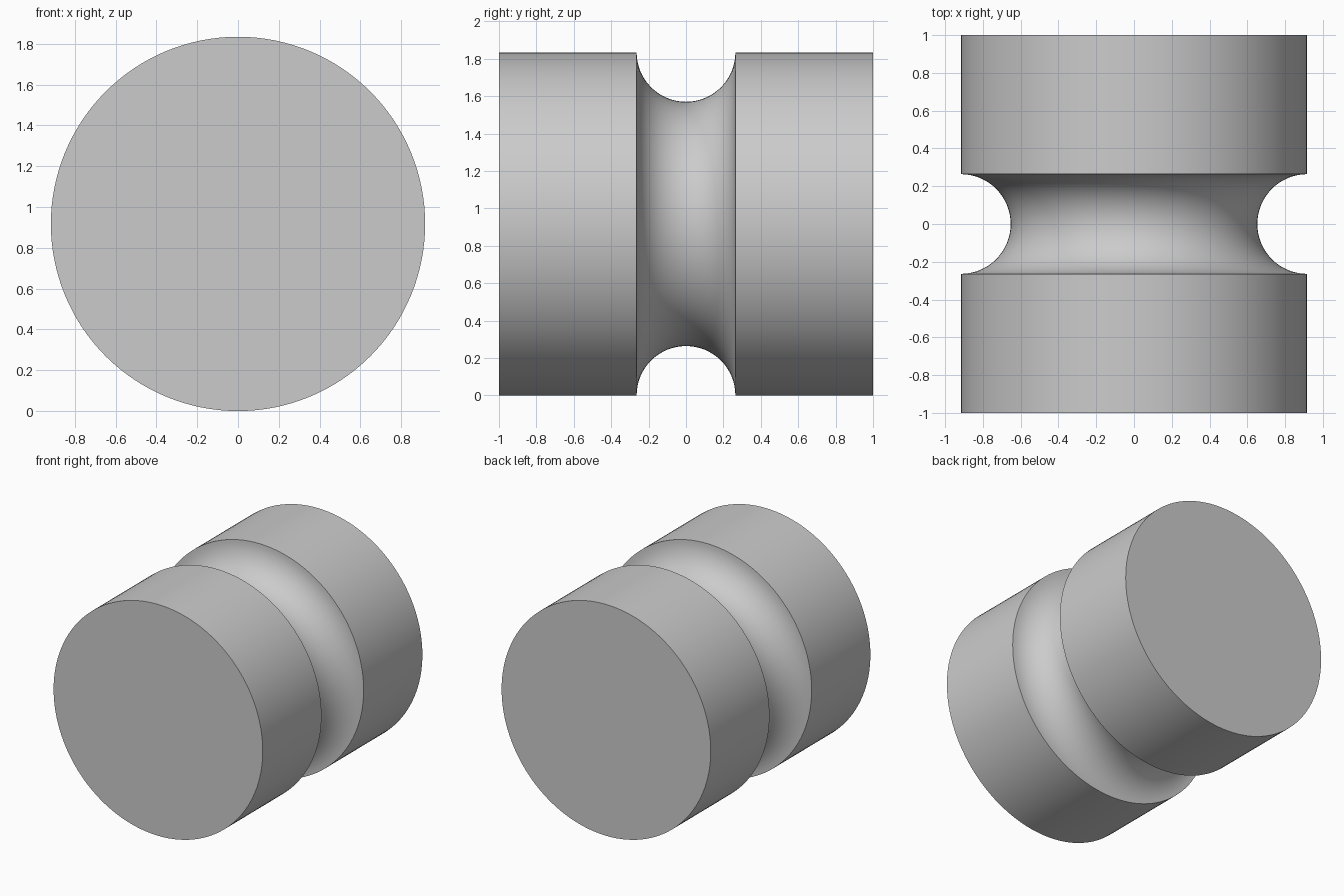
import bpy
import bmesh
from math import cos, sin, pi, radians
from mathutils import Matrix, Vector

cube = bpy.data.objects.get("Cube")
if cube:
    bpy.data.objects.remove(cube, do_unlink=True)

RADIUS = 0.917
HALF_LENGTH = 1.0
GROOVE = 0.264
SEGMENTS = 128
ARC_STEPS = 32

# Plain grey material
grey = bpy.data.materials.new("light_grey")
colour = (0.6, 0.6, 0.6, 1)
grey.use_nodes = True
grey.diffuse_color = colour
grey.node_tree.nodes["Principled BSDF"].inputs["Base Color"].default_value = colour

# Half section along the y axis: straight barrel with a semicircular groove
profile = [(RADIUS, -HALF_LENGTH)]
for i in range(ARC_STEPS + 1):
    a = pi * i / ARC_STEPS
    profile.append((RADIUS - GROOVE * sin(a), -GROOVE * cos(a)))
profile.append((RADIUS, HALF_LENGTH))

# Revolve the section into rings and bridge them
bm = bmesh.new()
rings = []
for r, y in profile:
    angles = [2 * pi * k / SEGMENTS for k in range(SEGMENTS)]
    rings.append([bm.verts.new((r * cos(t), y, RADIUS + r * sin(t))) for t in angles])
for low, high in zip(rings, rings[1:]):
    for k in range(SEGMENTS):
        n = (k + 1) % SEGMENTS
        bm.faces.new((low[k], low[n], high[n], high[k]))

# Flat end caps
bm.faces.new(rings[0])
bm.faces.new(rings[-1])
bmesh.ops.recalc_face_normals(bm, faces=bm.faces)

mesh = bpy.data.meshes.new("grooved_roller")
bm.to_mesh(mesh)
bm.free()
mesh.materials.append(grey)
roller = bpy.data.objects.new("grooved_roller", mesh)
bpy.context.collection.objects.link(roller)

# Smooth curved walls, sharp rims
bpy.ops.object.select_all(action="DESELECT")
roller.select_set(True)
bpy.context.view_layer.objects.active = roller
bpy.ops.object.shade_smooth_by_angle(angle=radians(30))
